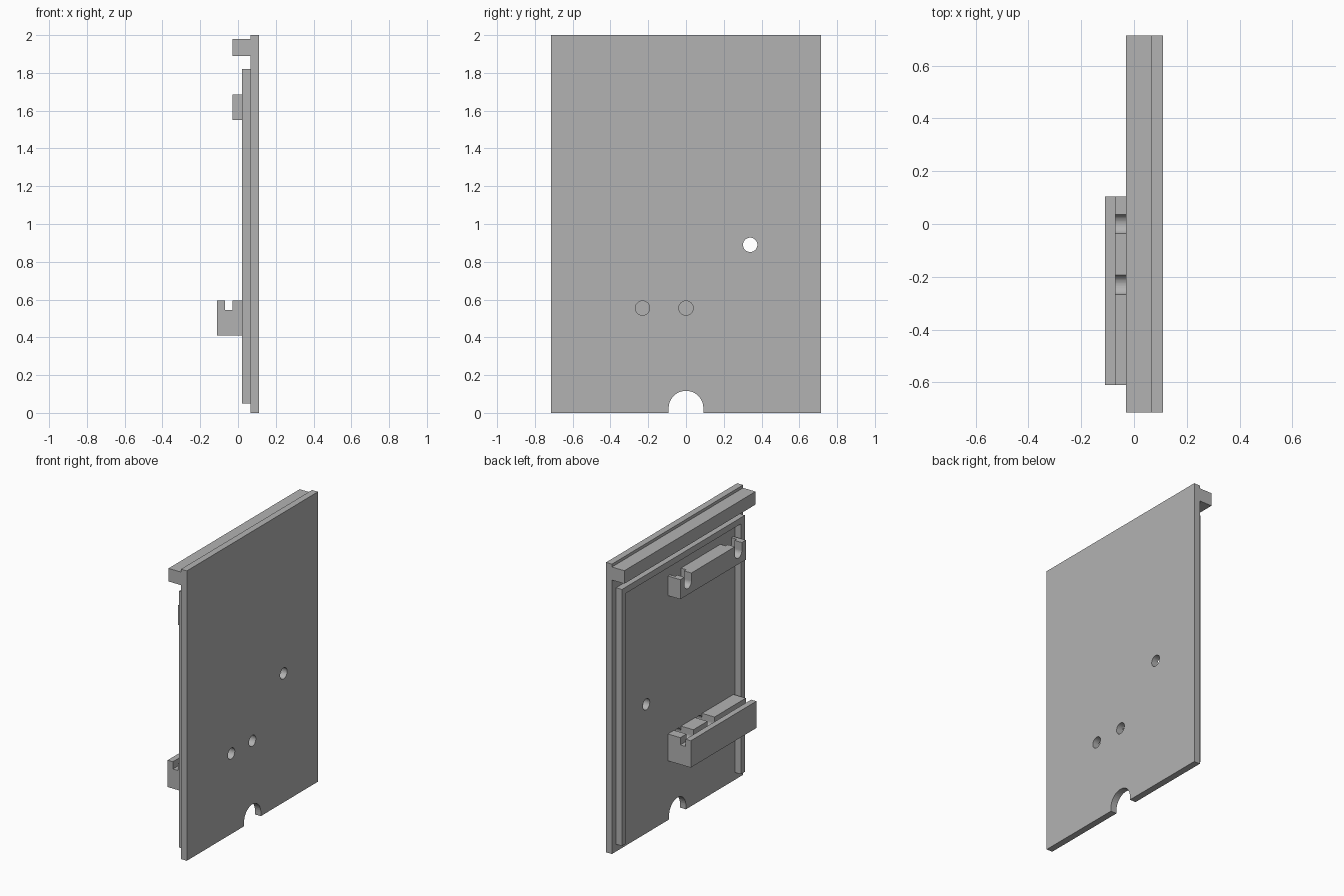
import bpy
import math

cube = bpy.data.objects.get("Cube")
if cube:
    bpy.data.objects.remove(cube, do_unlink=True)

# One plain grey for the whole panel
grey = bpy.data.materials.new("plain_grey")
grey.use_nodes = True
grey.diffuse_color = (0.448, 0.448, 0.448, 1)
grey.node_tree.nodes["Principled BSDF"].inputs["Base Color"].default_value = grey.diffuse_color


def make_object(name, verts, faces):
    mesh = bpy.data.meshes.new(name)
    mesh.from_pydata(verts, [], faces)
    mesh.materials.append(grey)
    obj = bpy.data.objects.new(name, mesh)
    bpy.context.collection.objects.link(obj)
    return obj


def extrude(name, outline, place, a, b):
    """Prism of an outline from a to b; place maps (u, v, w) to x, y, z."""
    n = len(outline)
    verts = [place(u, v, w) for w in (a, b) for u, v in outline]
    faces = [tuple(reversed(range(n))), tuple(range(n, 2 * n))]
    faces += [(i, (i + 1) % n, n + (i + 1) % n, n + i) for i in range(n)]
    return make_object(name, verts, faces)


def along_x(name, outline, x0, x1):
    return extrude(name, outline, lambda y, z, x: (x, y, z), x0, x1)


def along_y(name, outline, y0, y1):
    # the outline runs clockwise in x, z so that the faces point outwards
    return extrude(name, outline, lambda x, z, y: (x, y, z), y0, y1)


def rect(u0, u1, v0, v1):
    return [(u0, v0), (u1, v0), (u1, v1), (u0, v1)]


def circle(y, z, r, n=32):
    return [(y + r * math.cos(math.tau * i / n), z + r * math.sin(math.tau * i / n))
            for i in range(n)]


def arch(y, z, r, end, n=20):
    """Half circle with straight sides reaching to height end."""
    s = 1 if end < z else -1
    arc = [(y + s * r * math.cos(math.pi * i / n), z + s * r * math.sin(math.pi * i / n))
           for i in range(n + 1)]
    return arc + [(y - s * r, end), (y + s * r, end)]


def cut(obj, cutters):
    for cutter in cutters:
        mod = obj.modifiers.new("cut", 'BOOLEAN')
        mod.operation = 'DIFFERENCE'
        mod.solver = 'EXACT'
        mod.object = cutter
    bpy.context.view_layer.update()
    graph = bpy.context.evaluated_depsgraph_get()
    mesh = bpy.data.meshes.new_from_object(obj.evaluated_get(graph))
    obj.modifiers.clear()
    obj.data = mesh
    for cutter in cutters:
        bpy.data.objects.remove(cutter, do_unlink=True)


def fix_normals(obj):
    import bmesh
    bm = bmesh.new()
    bm.from_mesh(obj.data)
    bmesh.ops.recalc_face_normals(bm, faces=bm.faces)
    bm.to_mesh(obj.data)
    bm.free()


HALF = 0.715            # half width of the panel
BACK, FACE = 0.065, 0.11
HOLE = 0.038
WIRE_Y = (0.0, -0.23)   # wire holes above the lower block
WIRE_Z = 0.555
B0, B1 = -0.61, 0.105   # ends of both mounting blocks

# Main panel with three round holes and an arched cable notch
panel = along_x("panel", rect(-HALF, HALF, 0, 2), BACK, FACE)
holes = [along_x("cutter", circle(y, z, HOLE), 0, 0.2)
         for y, z in ((0.34, 0.89), (WIRE_Y[0], WIRE_Z), (WIRE_Y[1], WIRE_Z))]
notch = along_x("cutter", arch(0, 0.025, 0.092, -0.1), 0, 0.2)
cut(panel, holes + [notch])

# Top rail across the back
along_y("top_rail", rect(-0.03, BACK, 1.89, 1.98), -HALF, HALF)

# Raised rim: two uprights joined at the top, open at the bottom
O, I = 0.67, 0.627
along_x("rim", [(-O, 0.05), (-I, 0.05), (-I, 1.777), (I, 1.777),
                (I, 0.05), (O, 0.05), (O, 1.82), (-O, 1.82)], 0.02, BACK)

# Upper block with two keyed slots
upper = along_y("upper_block", rect(-0.03, BACK, 1.55, 1.685), B0, B1)
fix_normals(upper)
slots = []
for y in (0.022, -0.528):
    slots.append(along_x("cutter", arch(y, 1.63, HOLE, 1.75), -0.1, 0.04))
    slots.append(along_x("cutter", arch(y, 1.63, 0.06, 1.75), 0.025, 0.08))
for s in slots:
    fix_normals(s)
cut(upper, slots)

# Lower block with a lengthwise groove and wire slots leading into it
lower = along_y("lower_block", [(-0.11, 0.41), (BACK, 0.41), (BACK, 0.595), (-0.03, 0.595),
                                (-0.03, 0.545), (-0.07, 0.545), (-0.07, 0.595),
                                (-0.11, 0.595)], B0, B1)
fix_normals(lower)
slots = [along_x("cutter", arch(y, WIRE_Z, HOLE, 0.7), -0.07, 0.08) for y in WIRE_Y]
for s in slots:
    fix_normals(s)
cut(lower, slots)

for obj in bpy.context.collection.objects:
    if obj.type == 'MESH' and grey.name in obj.data.materials:
        fix_normals(obj)
